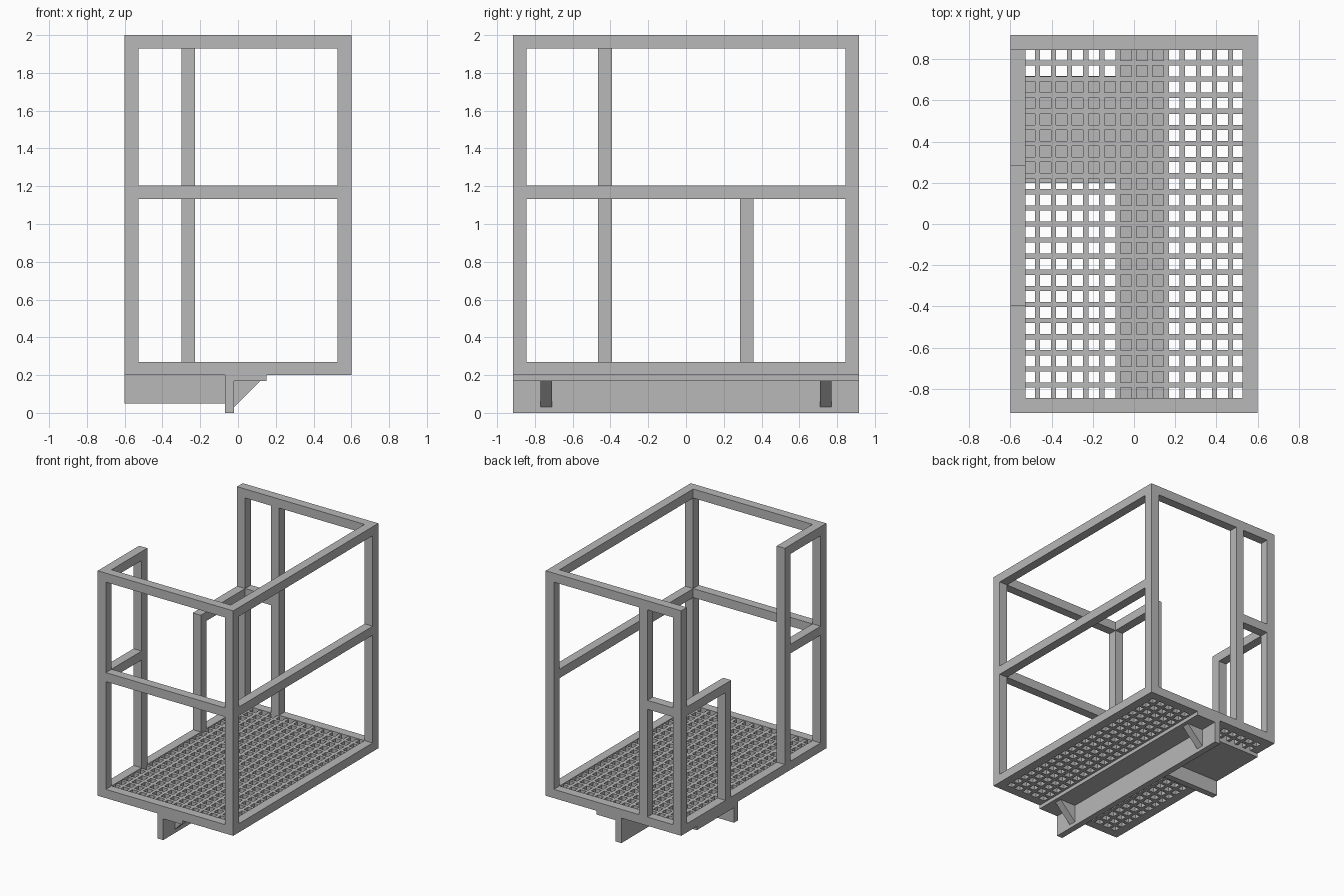
import bpy
import bmesh

old = bpy.data.objects.get("Cube")
if old:
    bpy.data.objects.remove(old, do_unlink=True)

# Single painted steel colour
steel = bpy.data.materials.new("grey_steel")
steel.use_nodes = True
grey = (0.48, 0.48, 0.48, 1)
steel.diffuse_color = grey
steel.node_tree.nodes["Principled BSDF"].inputs["Base Color"].default_value = grey

X, Y = 0.6, 0.917          # outer half sizes
T = 0.072                  # tube size
XI, YI = X - T, Y - T      # inner half sizes
FLOOR, DECK, MID, TOP = 0.2, 0.27, 1.204, 2.0


def finish(name, bm):
    bmesh.ops.recalc_face_normals(bm, faces=bm.faces)
    mesh = bpy.data.meshes.new(name)
    bm.to_mesh(mesh)
    bm.free()
    mesh.materials.append(steel)
    obj = bpy.data.objects.new(name, mesh)
    bpy.context.collection.objects.link(obj)
    return obj


def box(name, xs, ys, zs):
    bm = bmesh.new()
    bmesh.ops.create_cube(bm, size=1)
    for v in bm.verts:
        v.co = [(r[0] + r[1]) / 2 + c * (r[1] - r[0])
                for c, r in zip(v.co, (xs, ys, zs))]
    return finish(name, bm)


def tube_z(top):
    return (top - T, top)


left_x, right_x = (-X, -XI), (XI, X)
front_y, back_y = (-Y, -YI), (YI, Y)
inner_x, inner_y = (-XI, XI), (-YI, YI)

# Corner posts
for side, xs in (("right", left_x), ("left", right_x)):
    for end, ys in (("front", front_y), ("back", back_y)):
        box(f"{end}_{side}_corner_post", xs, ys, (FLOOR, TOP))

# Floor frame
for end, ys in (("front", front_y), ("back", back_y)):
    box(f"{end}_floor_rail", inner_x, ys, (FLOOR, DECK))
for side, xs in (("right", left_x), ("left", right_x)):
    box(f"{side}_floor_rail", xs, inner_y, (FLOOR, DECK))

# Full-length guard rails
box("front_top_rail", inner_x, front_y, tube_z(TOP))
box("front_middle_rail", inner_x, front_y, tube_z(MID))
box("left_top_rail", right_x, inner_y, tube_z(TOP))
box("left_middle_rail", right_x, inner_y, tube_z(MID))
box("back_top_rail", inner_x, back_y, tube_z(TOP))

# Back intermediate post with its short rail
back_post = (-0.3, -0.3 + T)
box("back_post", back_post, back_y, (DECK, TOP - T))
box("back_short_rail", (-XI, back_post[0]), back_y, tube_z(MID))

# Entrance side: tall wing at the front, low wing at the back
tall_post = (-0.393 - T, -0.393)
box("tall_wing_post", left_x, tall_post, (DECK, TOP - T))
box("tall_wing_top_rail", left_x, (-YI, tall_post[1]), tube_z(TOP))
box("tall_wing_middle_rail", left_x, (-YI, tall_post[0]), tube_z(MID))
low_post = (0.285, 0.285 + T)
box("low_wing_post", left_x, low_post, (DECK, MID - T))
box("low_wing_rail", left_x, (low_post[0], YI), tube_z(MID))


# Perforated deck: a lattice of faces with the openings left out
def lattice_lines(half, bars, pitch=0.0782, width=0.025):
    lines = [-half]
    for i in range(bars):
        c = (i - (bars - 1) / 2) * pitch
        lines += [c - width / 2, c + width / 2]
    return lines + [half]


def deck_grating():
    bm = bmesh.new()
    gx, gy = lattice_lines(XI, 13), lattice_lines(YI, 21)
    pts = [[bm.verts.new((x, y, FLOOR)) for y in gy] for x in gx]
    for i in range(len(gx) - 1):
        for j in range(len(gy) - 1):
            if i % 2 or j % 2:
                bm.faces.new((pts[i][j], pts[i + 1][j],
                              pts[i + 1][j + 1], pts[i][j + 1]))
    ext = bmesh.ops.extrude_face_region(bm, geom=bm.faces[:])
    for v in ext["geom"]:
        if isinstance(v, bmesh.types.BMVert):
            v.co.z = DECK - 0.008
    return finish("deck_grating", bm)


deck_grating()

# Lengthwise angle beam under the floor
PLATE = 0.03
box("long_beam_web", (-0.07, -0.02), (-Y, Y), (0, FLOOR))
box("long_beam_flange", (-0.02, 0.15), (-Y, Y), (FLOOR - PLATE, FLOOR))

# Crosswise angle beam under the floor
box("cross_beam_web", (-X, -0.07), (0.2, 0.25), (0.05, FLOOR))
box("cross_beam_flange", (-X, -0.07), (0.25, 0.72), (FLOOR - PLATE, FLOOR))


# Triangular gussets bracing the long beam
def gusset(name, y):
    bm = bmesh.new()
    profile = ((-0.02, 0.17), (0.12, 0.17), (-0.02, 0.03))
    face = bm.faces.new([bm.verts.new((x, y - 0.03, z)) for x, z in profile])
    ext = bmesh.ops.extrude_face_region(bm, geom=[face])
    bmesh.ops.translate(bm, vec=(0, 0.06, 0), verts=[
        v for v in ext["geom"] if isinstance(v, bmesh.types.BMVert)])
    return finish(name, bm)


gusset("front_gusset", -0.74)
gusset("back_gusset", 0.74)
